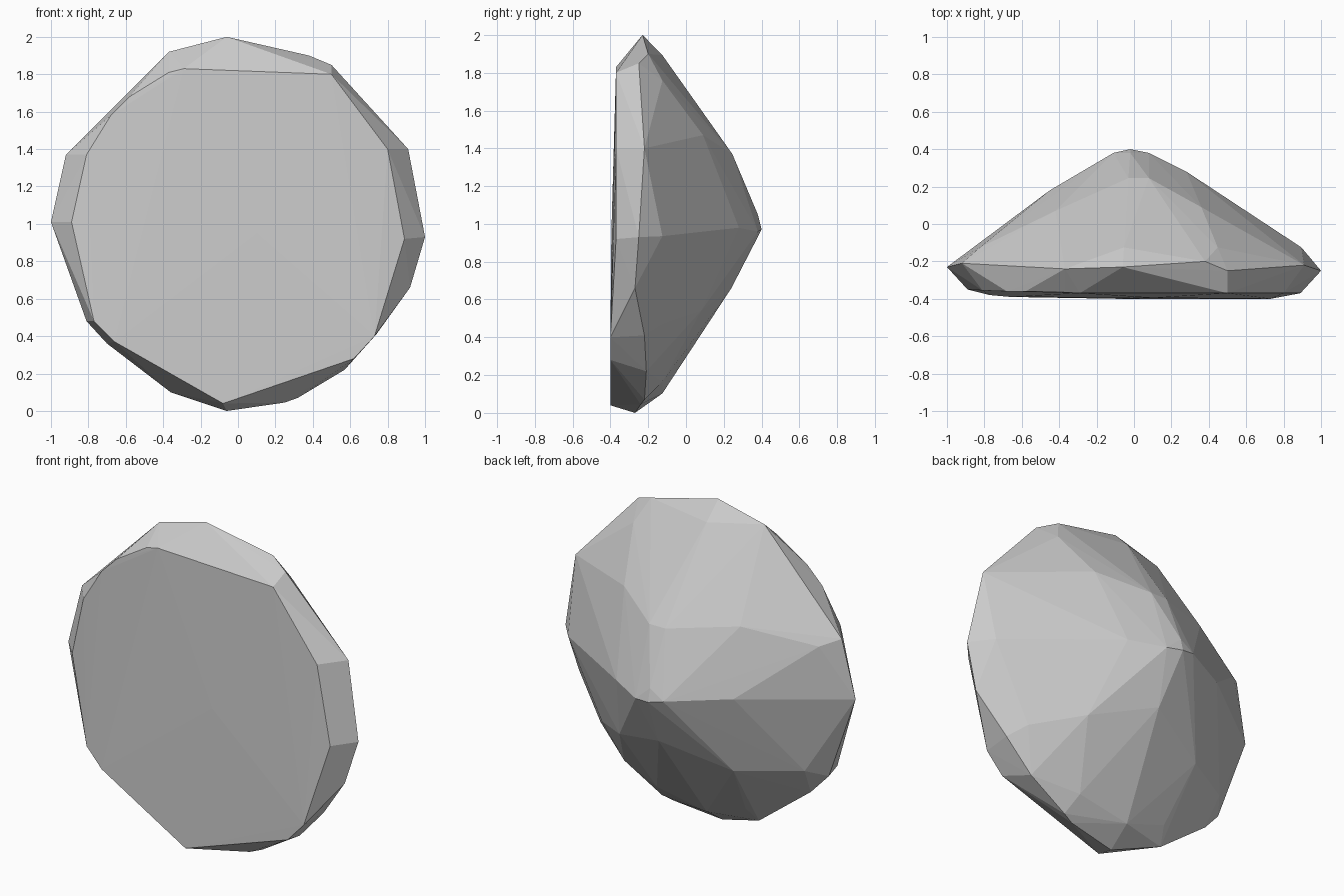
import bpy, bmesh

# flat front table: x, y, z
front = [(-.08, -.40, .04), (.62, -.40, .28), (.73, -.40, .40), (.89, -.37, .92),
         (.80, -.37, 1.40), (.50, -.37, 1.80), (-.29, -.37, 1.83), (-.37, -.365, 1.81),
         (-.58, -.36, 1.68), (-.68, -.36, 1.58), (-.81, -.355, 1.37),
         (-.89, -.35, 1.01), (-.77, -.38, .48), (-.66, -.39, .37), (.1, -.395, .95)]

# widest girdle
rim = [(-.06, -.27, 0), (.25, -.24, .045), (.32, -.22, .07), (.57, -.21, .22),
       (.74, -.22, .41), (.92, -.27, .66), (1, -.25, .93), (.91, -.22, 1.40),
       (.50, -.25, 1.85), (.38, -.20, 1.90), (-.06, -.23, 2.0), (-.37, -.24, 1.92),
       (-.92, -.21, 1.37), (-1, -.23, 1.01), (-.81, -.24, .48), (-.70, -.22, .36),
       (-.36, -.20, .10)]

# shoulder behind the girdle, drawn in from it
shoulder = [(x * .895, -.125, .98 + (z - .98) * .895) for x, y, z in rim[::2]]

# blunt rear point and the facets leading to it
rear = [(-.02, .40, .97), (-.11, .38, .99), (.08, .38, .96), (-.02, .38, 1.05),
        (.28, .28, .98), (-.45, .18, 1.02), (-.03, .245, 1.37), (.08, .245, 1.37),
        (.02, .24, .66), (.36, .09, 1.47), (-.42, .07, 1.42), (.40, .08, .54),
        (-.38, .08, .52)]

# wrap all rings in one faceted solid
bm = bmesh.new()
for p in front + rim + shoulder + rear:
    bm.verts.new(p)
hull = bmesh.ops.convex_hull(bm, input=bm.verts[:])
loose = [v for v in bm.verts if not v.link_faces]
bmesh.ops.delete(bm, geom=loose, context='VERTS')
bmesh.ops.recalc_face_normals(bm, faces=bm.faces[:])

mesh = bpy.data.meshes.new("faceted_stone")
bm.to_mesh(mesh)
bm.free()
stone = bpy.data.objects.new("faceted_stone", mesh)
bpy.context.collection.objects.link(stone)
